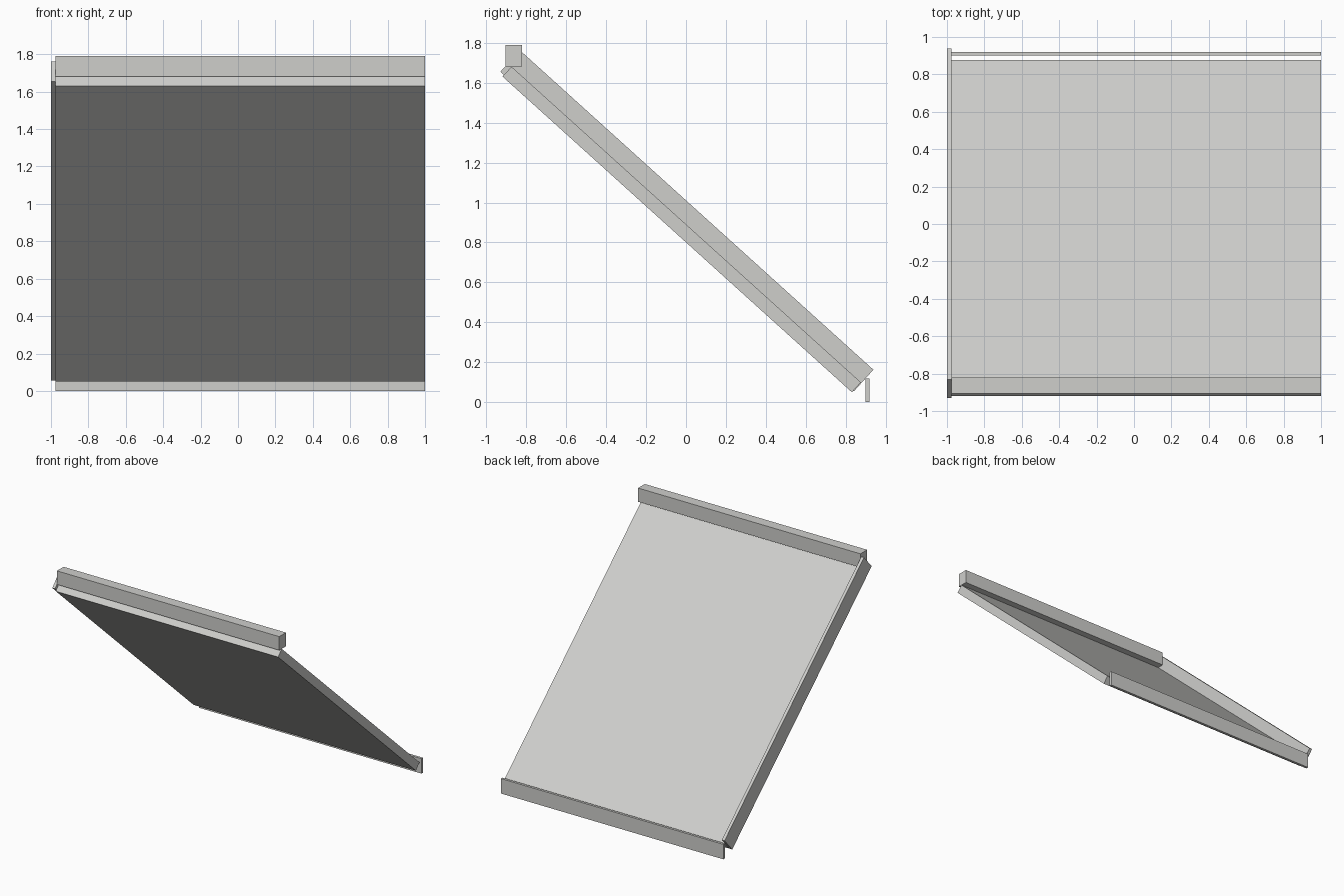
import bpy
import math
from mathutils import Matrix, Vector

cube = bpy.data.objects.get("Cube")
if cube:
    bpy.data.objects.remove(cube, do_unlink=True)

# One plain finish for every part
COLOR = (0.62, 0.62, 0.60, 1.0)
grey = bpy.data.materials.new("warm_light_grey")
grey.use_nodes = True
grey.diffuse_color = COLOR
grey.node_tree.nodes["Principled BSDF"].inputs["Base Color"].default_value = COLOR

# Slope frame: local y runs down the slope, local z points out of the panel
SLOPE = Matrix.Rotation(math.radians(-42.1), 4, 'X')
LEVEL = Matrix.Identity(4)


def box(name, low, high, frame=LEVEL):
    """Box between two corners given in a frame."""
    low, high = Vector(low), Vector(high)
    bpy.ops.mesh.primitive_cube_add(size=1)
    obj = bpy.context.object
    obj.name = obj.data.name = name
    size = Matrix.Diagonal((high - low).to_4d())
    obj.data.transform(Matrix.Translation((low + high) / 2) @ size)
    obj.matrix_world = frame
    obj.data.materials.append(grey)
    return obj


INNER = -0.976  # face where the side board meets the panel

# Sloping slab and the raised board along one side
box("sloping_panel", (INNER, -1.775, 0.594), (1, 0.583, 0.661), SLOPE)
box("side_board", (-1, -1.799, 0.605), (INNER, 0.587, 0.75), SLOPE)

# Level beam along the top edge and thin upright board at the foot
box("top_beam", (INNER, -0.905, 1.68), (1, -0.82, 1.79))
box("bottom_fascia", (INNER, 0.90, 0), (1, 0.92, 0.12))
